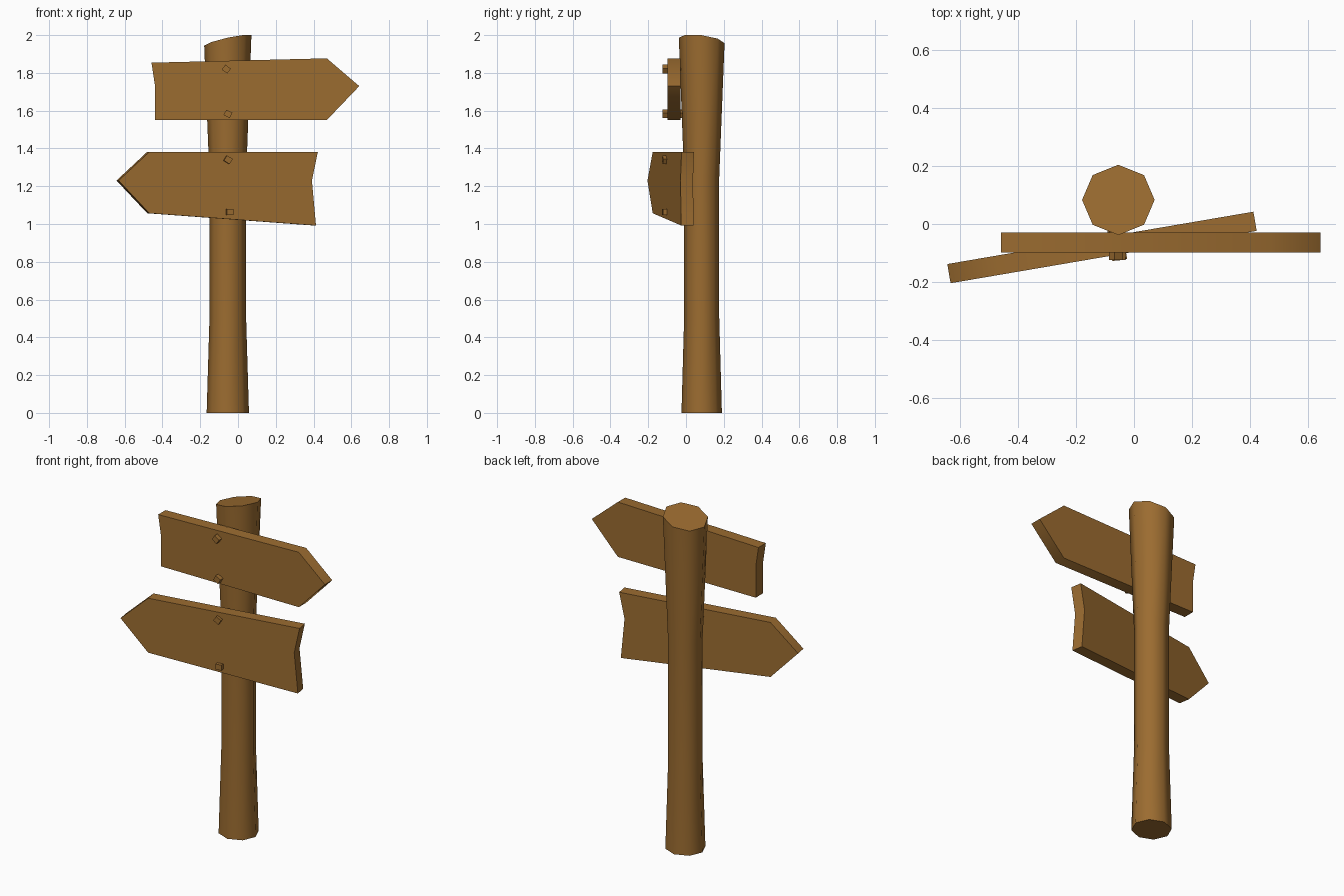
import bpy, bmesh
from math import radians, cos, sin, pi
from mathutils import Matrix, Vector

if "Cube" in bpy.data.objects:
    bpy.data.objects.remove(bpy.data.objects["Cube"])

wood = bpy.data.materials.new("wood")
wood.diffuse_color = (0.33, 0.15, 0.03, 1)
wood.use_nodes = True
wood.node_tree.nodes["Principled BSDF"].inputs["Base Color"].default_value = wood.diffuse_color


def finish(bm, name, smooth=True):
    bmesh.ops.recalc_face_normals(bm, faces=bm.faces)
    me = bpy.data.meshes.new(name)
    bm.to_mesh(me)
    bm.free()
    me.materials.append(wood)
    ob = bpy.data.objects.new(name, me)
    bpy.context.collection.objects.link(ob)
    if smooth:
        bpy.ops.object.select_all(action='DESELECT')
        ob.select_set(True)
        bpy.context.view_layer.objects.active = ob
        bpy.ops.object.shade_smooth_by_angle(angle=radians(50))
    return ob


def board(name, outline, depth, matrix):
    """Extrude an x-z outline backwards (+y) and place it."""
    bm = bmesh.new()
    face = bm.faces.new([bm.verts.new((x, 0, z)) for x, z in outline])
    ext = bmesh.ops.extrude_face_region(bm, geom=[face])
    moved = [v for v in ext["geom"] if isinstance(v, bmesh.types.BMVert)]
    bmesh.ops.translate(bm, verts=moved, vec=(0, depth, 0))
    bmesh.ops.transform(bm, matrix=matrix, verts=bm.verts)
    return finish(bm, name)


# Post: octagonal, waisted, with a slanted top cut
CX, CY = -0.054, 0.083
bm = bmesh.new()
rings = []
for z, rx, ry in ((0, .112, .107), (.5, .097, .093), (1.25, .097, .093), (2, .125, .121)):
    ring = []
    for i in range(8):
        dx, dy = rx * cos(i * pi / 4), ry * sin(i * pi / 4)
        h = 1.972 + 0.22 * dx - 0.12 * dy if z == 2 else z
        ring.append(bm.verts.new((CX + dx, CY + dy, h)))
    rings.append(ring)
for a, b in zip(rings, rings[1:]):
    for i in range(8):
        j = (i + 1) % 8
        bm.faces.new((a[i], a[j], b[j], b[i]))
bm.faces.new(rings[0])
bm.faces.new(rings[-1])
finish(bm, "post")

# Upper board, pointing right
board("upper_board",
      [(-.458, 1.854), (.47, 1.877), (.642, 1.73), (.47, 1.55), (-.44, 1.55), (-.44, 1.735)],
      .069, Matrix.Translation((0, -.098, 0)))

# Lower board, pointing left and turned towards the front
turn = radians(9.7)
board("lower_board",
      [(0, 1.23), (.165, 1.382), (1.07, 1.382), (1.038, 1.23), (1.06, .992), (.165, 1.057)],
      .067, Matrix.Translation((-.632, -.204, 0)) @ Matrix.Rotation(turn, 4, 'Z'))

# Square nails through the boards
for k, (x, z, spin, yaw) in enumerate((
        (-.062, 1.82, 35, 0), (-.053, 1.583, 28, 0),
        (-.06, 1.34, 32, turn), (-.05, 1.064, 0, turn))):
    bm = bmesh.new()
    bmesh.ops.create_cube(bm, size=1)
    m = (Matrix.Translation((x, -.072, z)) @ Matrix.Rotation(yaw, 4, 'Z')
         @ Matrix.Rotation(radians(spin), 4, 'Y') @ Matrix.Diagonal((.036, .105, .032, 1)))
    bmesh.ops.transform(bm, matrix=m, verts=bm.verts)
    finish(bm, f"nail_{k + 1}", smooth=False)
